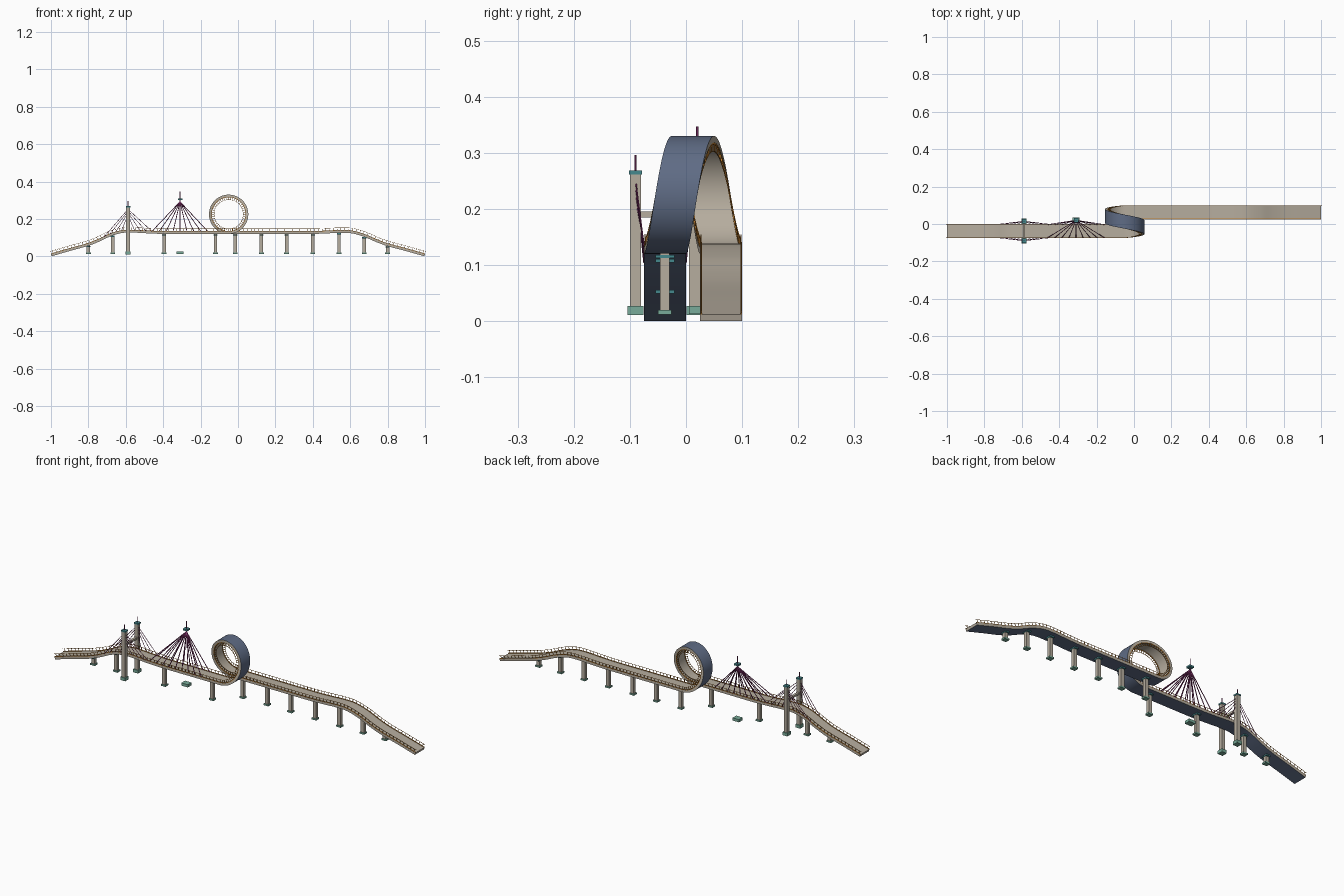
import bpy, bmesh, math
from mathutils import Vector, Matrix

if "Cube" in bpy.data.objects:
    bpy.data.objects.remove(bpy.data.objects["Cube"])


def mat(name, r, g, b):
    m = bpy.data.materials.new(name)
    m.diffuse_color = (r, g, b, 1)
    m.use_nodes = True
    m.node_tree.nodes["Principled BSDF"].inputs["Base Color"].default_value = m.diffuse_color
    return m


STONE = mat("warm stone", .47, .42, .345)
SLATE = mat("slate blue", .115, .15, .235)
TEAL = mat("teal", .06, .25, .27)
GREEN = mat("pale green", .19, .41, .32)
ORANGE = mat("amber", .55, .22, .03)
PURPLE = mat("plum", .24, .035, .16)


def finish(name, bm, *mats):
    bmesh.ops.recalc_face_normals(bm, faces=bm.faces)
    me = bpy.data.meshes.new(name)
    bm.to_mesh(me)
    bm.free()
    for m in mats:
        me.materials.append(m)
    ob = bpy.data.objects.new(name, me)
    bpy.context.collection.objects.link(ob)
    return ob


def add_box(bm, x, y, z0, z1, wx, wy):
    bmesh.ops.create_cube(bm, size=1, matrix=Matrix.Translation((x, y, (z0 + z1) / 2))
                          @ Matrix.Diagonal((wx, wy, z1 - z0, 1)))


def box(name, m, *dims):
    bm = bmesh.new()
    add_box(bm, *dims)
    return finish(name, bm, m)


def add_rod(bm, a, b, r):
    a, b = Vector(a), Vector(b)
    d = b - a
    rot = d.to_track_quat('Z', 'Y').to_matrix().to_4x4()
    bmesh.ops.create_cone(bm, cap_ends=True, segments=6, radius1=r, radius2=r,
                          depth=d.length, matrix=Matrix.Translation((a + b) / 2) @ rot)


# Road profile: height of the road surface along x
PROFILE = [(-1.0, .012), (-.9, .041), (-.8, .069), (-.74, .093), (-.68, .121), (-.62, .137),
           (-.56, .139), (-.48, .135), (-.4, .132), (-.2, .132), (.2, .132), (.4, .132),
           (.48, .135), (.55, .138), (.61, .135), (.68, .115), (.74, .089), (.8, .067),
           (.9, .040), (1.0, .012)]


def road_z(x):
    for i in range(len(PROFILE) - 1):
        (xa, za), (xb, zb) = PROFILE[i], PROFILE[i + 1]
        if x <= xb + 1e-6:
            break

    def slope(k):
        a, b = PROFILE[max(k - 1, 0)], PROFILE[min(k + 1, len(PROFILE) - 1)]
        return (b[1] - a[1]) / (b[0] - a[0])
    h = xb - xa
    t = (x - xa) / h
    return ((2*t**3 - 3*t*t + 1) * za + (t**3 - 2*t*t + t) * h * slope(i)
            + (3*t*t - 2*t**3) * zb + (t**3 - t*t) * h * slope(i + 1))


# Path: left road, loop drifting sideways, right road
Y0, Y1, LX, LZ, LR = -.0375, .0625, -.05, .225, .093
HALF, THICK = .0375, .012
path = []
for i in range(95):
    x = -1 + .01 * i
    path.append(Vector((x, Y0, road_z(x))))
for i in range(97):
    t = i / 96
    a = math.tau * t
    s = .5 * t + .5 * t * t * (3 - 2 * t)
    path.append(Vector((LX + LR * math.sin(a), Y0 + (Y1 - Y0) * s, LZ - LR * math.cos(a))))
for i in range(1, 106):
    x = LX + .01 * i
    path.append(Vector((x, Y1, road_z(x))))

frames = []
for i, p in enumerate(path):
    d = path[min(i + 1, len(path) - 1)] - path[max(i - 1, 0)]
    d.y = 0
    d.normalize()
    frames.append((p, d, Vector((-d.z, 0, d.x))))


def sweep(name, u0, u1, v0, v1, *mats):
    """Sweep a rectangle along the path; last material goes on the underside."""
    bm = bmesh.new()
    rings = [[bm.verts.new(p + Vector((0, u, 0)) + n * v)
              for u, v in ((u0, v0), (u1, v0), (u1, v1), (u0, v1))] for p, d, n in frames]
    for a, b in zip(rings, rings[1:]):
        for j in range(4):
            k = (j + 1) % 4
            f = bm.faces.new((a[j], a[k], b[k], b[j]))
            f.smooth = True
            f.material_index = len(mats) - 1 if j == 0 else 0
            # long edges of the section stay sharp
            bm.edges.get((a[j], b[j])).smooth = False
    for end in (rings[0], rings[-1]):
        bm.faces.new(end)
        for j in range(4):
            bm.edges.get((end[j], end[(j + 1) % 4])).smooth = False
    return finish(name, bm, *mats)


# Road deck, kerbs and railings
sweep("road_deck", -HALF, HALF, -THICK, 0, STONE, SLATE)
for side, label in ((-1, "front"), (1, "back")):
    e = side * (HALF - .0018)
    sweep(label + "_kerb", e - .0014, e + .0014, -.001, .003, ORANGE)
    sweep(label + "_handrail", e - .0008, e + .0008, .0145, .016, ORANGE)
    bm = bmesh.new()
    for p, d, n in frames[1::2]:
        c = p + Vector((0, e, 0)) + n * .0075
        m = Matrix((d, (0, 1, 0), n)).transposed().to_4x4()
        bmesh.ops.create_cube(bm, size=1, matrix=Matrix.Translation(c) @ m
                              @ Matrix.Diagonal((.002, .002, .015, 1)))
    finish(label + "_rail_posts", bm, ORANGE)

# Piers with footing and cap
PIERS = [(x, Y0) for x in (-.8, -.67, -.395, -.12)]
PIERS += [(x, Y1) for x in (-.015, .125, .26, .4, .54, .675, .8)]
for i, (x, y) in enumerate(PIERS):
    top = road_z(x) - THICK
    box(f"pier_footing_{i}", GREEN, x, y, .012, .020, .026, .024)
    box(f"pier_shaft_{i}", STONE, x, y, .019, top, .018, .017)
    box(f"pier_cap_{i}", TEAL, x, y, top - .008, top - .002, .022, .034)

# Twin towers with cross beam, masts and stays
TX = -.588
for y, edge, label in ((-.09, Y0 - HALF, "front"), (.015, Y0 + HALF, "back")):
    box(label + "_tower_footing", GREEN, TX, y, .011, .027, .028, .029)
    box(label + "_tower", STONE, TX, y, .026, .263, .019, .020)
    box(label + "_tower_cap", TEAL, TX, y, .261, .268, .024, .023)
    bm = bmesh.new()
    add_rod(bm, (TX, y, .267), (TX, y, .296), .002)
    finish(label + "_tower_mast", bm, PURPLE)
    bm = bmesh.new()
    for s in (-1, 1):
        for k in range(4):
            x = TX + s * (.035 + .031 * k)
            add_rod(bm, (TX, y, .222 + .01 * k), (x, edge, road_z(x)), .0013)
    finish(label + "_tower_stays", bm, PURPLE)
box("tower_cross_beam", STONE, TX, Y0, .185, .195, .012, .09)

# Cable fan hung from a floating head above its footing
FX, FY = -.31, .02
box("fan_footing", GREEN, FX, FY, .013, .027, .037, .03)
box("fan_head", TEAL, FX, FY, .300, .309, .024, .024)
bm = bmesh.new()
add_rod(bm, (FX, FY, .285), (FX, FY, .347), .002)
finish("fan_mast", bm, PURPLE)
bm = bmesh.new()
for edge in (Y0 - HALF + .003, Y0 + HALF - .003):
    for k in range(-4, 5):
        x = FX + k * .0375
        add_rod(bm, (FX, FY, .292), (x, edge, road_z(x)), .002)
finish("fan_cables", bm, PURPLE)
